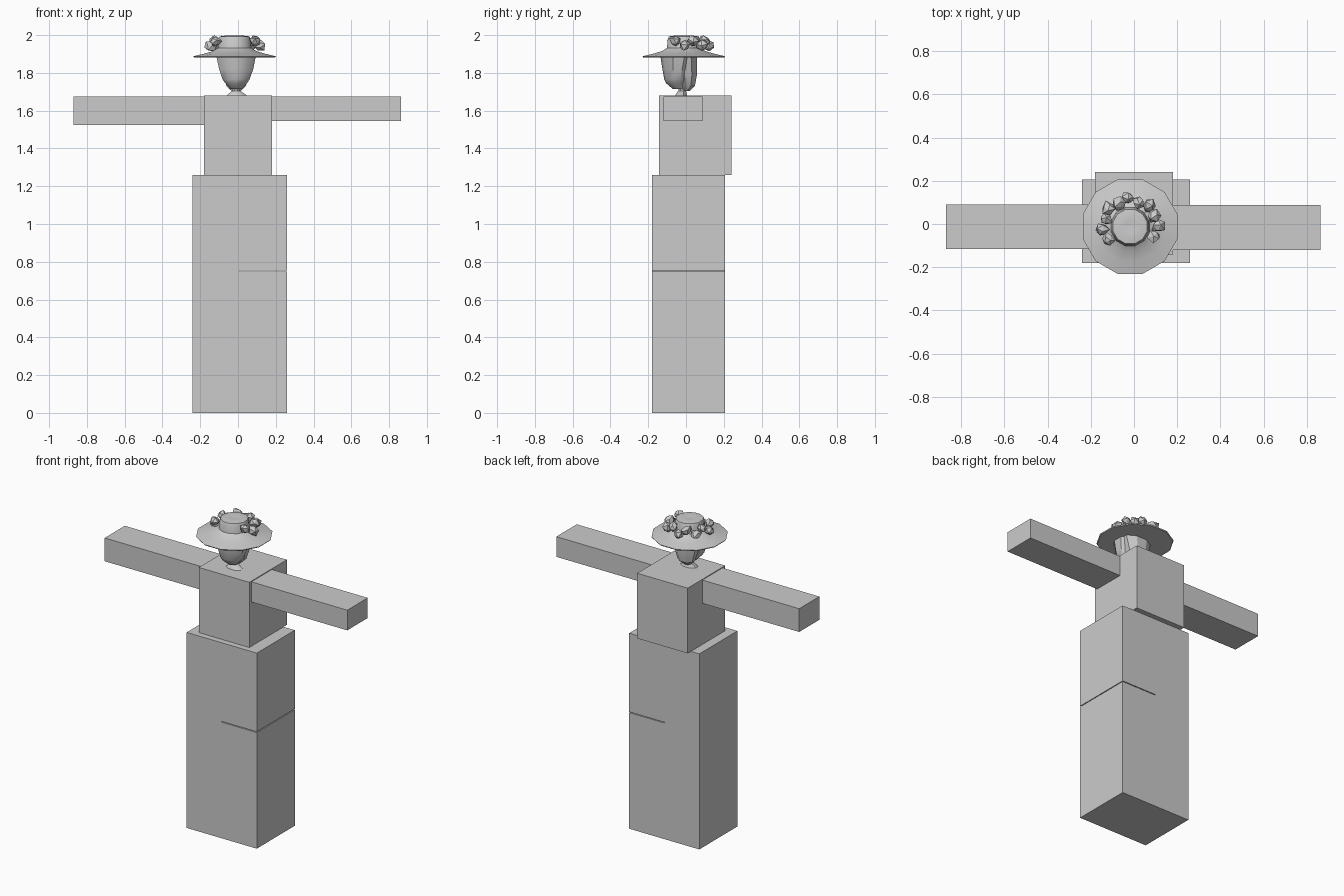
import bpy, bmesh, math, random
from mathutils import Matrix, Vector

if "Cube" in bpy.data.objects:
    bpy.data.objects.remove(bpy.data.objects["Cube"])

random.seed(4)
grey = bpy.data.materials.new("plain grey")
grey.diffuse_color = (0.6, 0.6, 0.6, 1)
grey.use_nodes = True
grey.node_tree.nodes["Principled BSDF"].inputs["Base Color"].default_value = grey.diffuse_color


def finish(name, bm, smooth=None):
    bmesh.ops.recalc_face_normals(bm, faces=bm.faces)
    mesh = bpy.data.meshes.new(name)
    bm.to_mesh(mesh)
    bm.free()
    mesh.materials.append(grey)
    ob = bpy.data.objects.new(name, mesh)
    bpy.context.collection.objects.link(ob)
    if smooth:
        bpy.ops.object.select_all(action='DESELECT')
        ob.select_set(True)
        bpy.context.view_layer.objects.active = ob
        bpy.ops.object.shade_smooth_by_angle(angle=math.radians(smooth))
    return ob


def box(name, x, y, z):
    bm = bmesh.new()
    bmesh.ops.create_cube(bm, size=1)
    for v in bm.verts:
        v.co = [r[0] + (c + 0.5) * (r[1] - r[0]) for c, r in zip(v.co, (x, y, z))]
    return finish(name, bm)


def loft(name, rings, sides, smooth=None):
    """Stack of elliptical rings: (z, centre x, centre y, radius x, radius y)."""
    bm = bmesh.new()
    loops = []
    for z, cx, cy, rx, ry in rings:
        loops.append([bm.verts.new((cx + rx * math.cos(a), cy + ry * math.sin(a), z))
                      for a in (2 * math.pi * (i + 0.5) / sides for i in range(sides))])
    for lo, hi in zip(loops, loops[1:]):
        for i in range(sides):
            j = (i + 1) % sides
            bm.faces.new((lo[i], lo[j], hi[j], hi[i]))
    bm.faces.new(loops[0][::-1])
    bm.faces.new(loops[-1])
    return finish(name, bm, smooth)


# Block body: one leg is split by a fine slit
leg_y = (-0.18, 0.207)
box("left_leg", (-0.24, 0.01), leg_y, (0, 1.26))
box("right_shin", (0.01, 0.26), leg_y, (0, 0.748))
box("right_thigh", (0.01, 0.26), leg_y, (0.753, 1.26))
box("torso", (-0.18, 0.18), (-0.142, 0.24), (1.26, 1.68))
box("left_arm", (-0.87, -0.18), (-0.115, 0.09), (1.525, 1.675))
box("right_arm", (0.18, 0.863), (-0.12, 0.088), (1.545, 1.675))

# Neck flaring into the collar
loft("neck", [(1.675, -0.005, -0.025, 0.065, 0.035), (1.69, -0.008, -0.025, 0.045, 0.03),
              (1.705, -0.01, -0.02, 0.022, 0.022), (1.78, -0.01, -0.02, 0.025, 0.025)], 8, 40)

# Face tapering to the chin
loft("head", [(1.715, -0.01, -0.035, 0.032, 0.035), (1.745, -0.01, -0.05, 0.06, 0.055),
              (1.765, -0.01, -0.05, 0.075, 0.065), (1.82, -0.01, -0.045, 0.095, 0.08),
              (1.89, -0.01, -0.038, 0.11, 0.098)], 10, 35)

# Hair gathered low at the back
loft("hair", [(1.703, -0.01, 0.0, 0.025, 0.02), (1.73, -0.01, 0.01, 0.055, 0.04),
              (1.79, -0.01, 0.012, 0.075, 0.05), (1.89, -0.01, 0.005, 0.1, 0.058)], 8, 30)

# Wide hat with a sloping brim and low crown
hx, hy = -0.018, -0.012
profile = [(1.882, 0.1), (1.882, 0.222), (1.888, 0.226), (1.902, 0.165), (1.915, 0.12),
           (1.932, 0.092), (1.98, 0.087), (1.993, 0.082), (1.998, 0.045), (1.996, 0.03)]
loft("hat", [(z, hx, hy, r, r) for z, r in profile], 12, 35)

# Faceted blossoms around the back and sides of the crown
bm = bmesh.new()
count = 11
for i in range(count):
    a = math.radians(-22 + 232 * i / (count - 1))
    r = 0.118 + 0.014 * (i % 2)
    z = 1.955 + 0.012 * (-1) ** i
    centre = Vector((hx + r * math.cos(a), hy + r * math.sin(a), z))
    verts = bmesh.ops.create_icosphere(bm, subdivisions=1, radius=0.031)["verts"]
    turn = Matrix.Rotation(a + i, 3, 'Z') @ Matrix.Rotation(i * 1.3, 3, 'X')
    for v in verts:
        v.co = centre + turn @ (v.co * random.uniform(0.75, 1.25))
        v.co.z = min(v.co.z, 2.0)
finish("hat_blossoms", bm)
